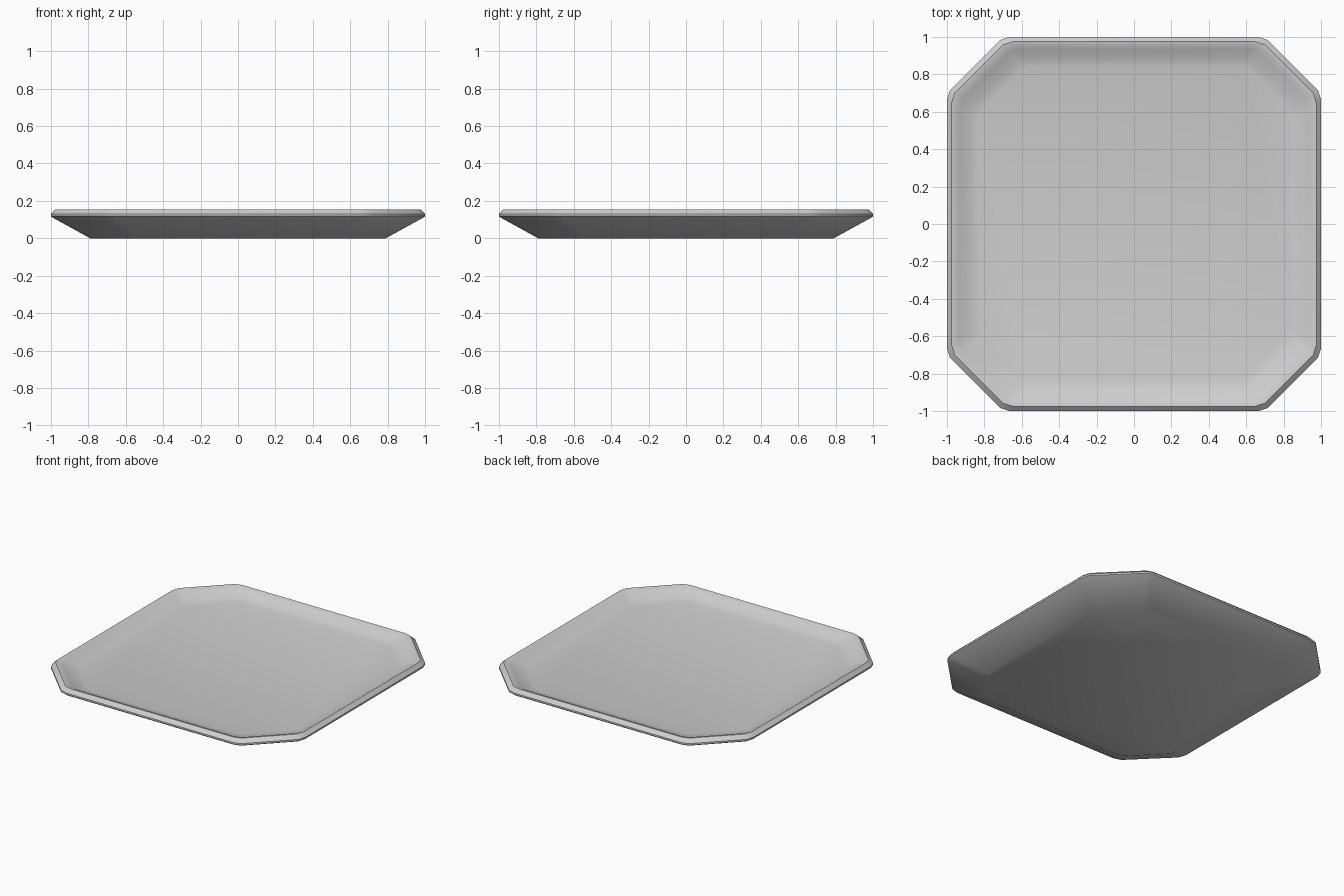
import bpy, bmesh, math

cube = bpy.data.objects.get("Cube")
if cube:
    bpy.data.objects.remove(cube, do_unlink=True)

# Single plain ceramic colour
grey = bpy.data.materials.new("light grey")
grey.use_nodes = True
colour = (0.62, 0.62, 0.62, 1)
grey.diffuse_color = colour
grey.node_tree.nodes["Principled BSDF"].inputs["Base Color"].default_value = colour

# One softened corner of the square outline, repeated by quarter turns
corner = [(1.0, 0.665), (0.983, 0.717), (0.717, 0.983), (0.665, 1.0)]
outline = []
for quarter in range(4):
    c, s = round(math.cos(quarter * math.pi / 2)), round(math.sin(quarter * math.pi / 2))
    outline += [(x * c - y * s, x * s + y * c) for x, y in corner]

# Wall section (scale, height) from the underside, over the rim, to the shallow floor
section = [(0.79, 0), (0.99, 0.11), (1.0, 0.118), (1.0, 0.13),
           (0.975, 0.155), (0.96, 0.153), (0.935, 0.14), (0.88, 0.114), (0.84, 0.105)]

bm = bmesh.new()
rings = [[bm.verts.new((x * k, y * k, z)) for x, y in outline] for k, z in section]
n = len(outline)
for low, high in zip(rings, rings[1:]):
    for i in range(n):
        j = (i + 1) % n
        bm.faces.new((low[i], low[j], high[j], high[i]))
bm.faces.new(rings[0][::-1])
bm.faces.new(rings[-1])
bmesh.ops.recalc_face_normals(bm, faces=bm.faces)

mesh = bpy.data.meshes.new("plate")
bm.to_mesh(mesh)
bm.free()
mesh.materials.append(grey)
plate = bpy.data.objects.new("plate", mesh)
bpy.context.collection.objects.link(plate)

# Smooth bowl with a crisp rim
bpy.context.view_layer.objects.active = plate
plate.select_set(True)
bpy.ops.object.shade_smooth_by_angle(angle=math.radians(32))
